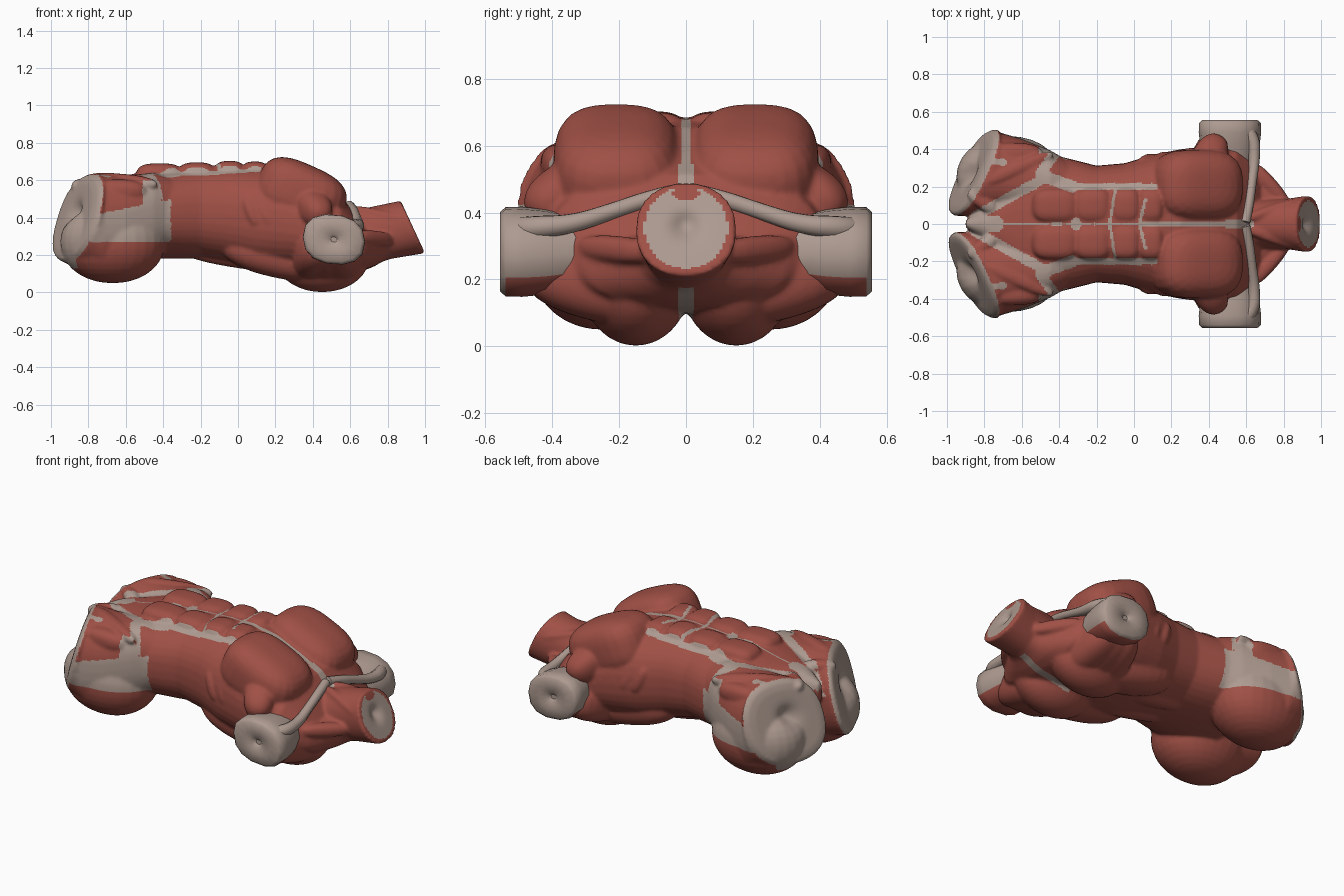
import bpy, bmesh, math
from mathutils import Vector, Matrix

if "Cube" in bpy.data.objects:
    bpy.data.objects.remove(bpy.data.objects["Cube"])


def material(name, rgb):
    m = bpy.data.materials.new(name)
    m.diffuse_color = (*rgb, 1)
    m.use_nodes = True
    m.node_tree.nodes["Principled BSDF"].inputs["Base Color"].default_value = m.diffuse_color
    return m


RED = material("muscle red", (0.35, 0.08, 0.06))
BONE = material("tendon beige", (0.42, 0.325, 0.28))


def thigh_cut(y, z):
    return -1.01 + 0.45 * (abs(y) - 0.05) + 0.3 * (z - 0.3)


def neck_cut(y, z):
    return 1.0 - 0.464 * (z - 0.21)


def spow(v, e):
    return math.copysign(abs(v) ** e, v)


# Loft along x through superellipses (x or x-function, centre y, half width, z bottom, z top)
def loft(bm, sections, p=2.4, n=40):
    rings = []
    for x, cy, hw, zb, zt in sections:
        ring = []
        for k in range(n):
            t = 2 * math.pi * k / n
            y = cy + hw * spow(math.cos(t), 2 / p)
            z = (zb + zt) / 2 + (zt - zb) / 2 * spow(math.sin(t), 2 / p)
            ring.append(bm.verts.new((x(y, z) if callable(x) else x, y, z)))
        rings.append(ring)
    for a, b in zip(rings, rings[1:]):
        for k in range(n):
            bm.faces.new((a[k], a[(k + 1) % n], b[(k + 1) % n], b[k]))
    bm.faces.new(rings[0][::-1])
    bm.faces.new(rings[-1])


# Rounded muscle belly
def blob(bm, c, r, p=2.0, rot=Matrix.Identity(3)):
    for v in bmesh.ops.create_uvsphere(bm, u_segments=28, v_segments=18, radius=1)["verts"]:
        d = sum(abs(q) ** p for q in v.co) ** (1 / p)
        u = v.co / d
        v.co = Vector(c) + rot @ Vector((u.x * r[0], u.y * r[1], u.z * r[2]))


# Long muscle strand between two points
def strand(bm, a, b, r):
    a, b = Vector(a), Vector(b)
    rot = (b - a).to_track_quat('X', 'Z').to_matrix()
    blob(bm, (a + b) / 2, ((b - a).length * 0.55, r, r), 2.4, rot)


bm = bmesh.new()
# Trunk
loft(bm, [(-0.90, 0, 0.02, 0.42, 0.54), (-0.80, 0, 0.09, 0.32, 0.59),
          (-0.62, 0, 0.34, 0.19, 0.62), (-0.45, 0, 0.375, 0.18, 0.66),
          (-0.33, 0, 0.345, 0.18, 0.665), (-0.20, 0, 0.312, 0.18, 0.675),
          (-0.05, 0, 0.325, 0.15, 0.685), (0.10, 0, 0.37, 0.11, 0.68),
          (0.25, 0, 0.40, 0.10, 0.655), (0.42, 0, 0.42, 0.10, 0.58),
          (0.55, 0, 0.41, 0.10, 0.515), (0.62, 0, 0.37, 0.11, 0.43),
          (0.68, 0, 0.30, 0.12, 0.34), (0.73, 0, 0.22, 0.14, 0.34),
          (0.78, 0, 0.14, 0.17, 0.36), (0.83, 0, 0.11, 0.19, 0.40)])
# Neck
loft(bm, [(0.55, 0, 0.13, 0.14, 0.43), (0.70, 0, 0.13, 0.14, 0.455),
          (0.82, 0, 0.135, 0.18, 0.48), (neck_cut, 0, 0.152, 0.21, 0.49)], 2.2)
tilt = Matrix.Rotation(0.42, 3, 'Y')
for s in (-1, 1):
    # Thigh with a rounded cut end, and buttock
    loft(bm, [(-0.32, 0.20 * s, 0.12, 0.28, 0.60), (-0.45, 0.22 * s, 0.175, 0.20, 0.64),
              (-0.60, 0.245 * s, 0.21, 0.12, 0.625), (-0.72, 0.265 * s, 0.225, 0.09, 0.63),
              (lambda y, z: thigh_cut(y, z) + 0.035, 0.275 * s, 0.232, 0.16, 0.635),
              (lambda y, z: thigh_cut(y, z) + 0.008, 0.275 * s, 0.215, 0.18, 0.615),
              (thigh_cut, 0.275 * s, 0.18, 0.22, 0.58)], 2.4)
    blob(bm, (-0.67, 0.25 * s, 0.27), (0.28, 0.22, 0.22), 2.1)
    strand(bm, (-0.45, 0.37 * s, 0.58), (-0.80, 0.22 * s, 0.61), 0.04)
    strand(bm, (-0.74, 0.07 * s, 0.57), (-0.88, 0.17 * s, 0.57), 0.04)
    strand(bm, (-0.50, 0.37 * s, 0.54), (-0.76, 0.38 * s, 0.55), 0.06)
    # Chest and its taper to the arm
    blob(bm, (0.335, 0.207 * s, 0.525), (0.245, 0.19, 0.163), 3.0, tilt)
    strand(bm, (0.34, 0.24 * s, 0.53), (0.45, 0.455 * s, 0.40), 0.09)
    # Shoulder blade, sloping rear shoulder and broad back muscle
    blob(bm, (0.45, 0.15 * s, 0.18), (0.25, 0.16, 0.178))
    for x in (0.36, 0.46, 0.56):
        strand(bm, (x, 0.10 * s, 0.145), (0.3 + x * 0.4, 0.47 * s, 0.25), 0.115)
    strand(bm, (-0.06, 0.20 * s, 0.26), (0.48, 0.19 * s, 0.14), 0.12)
    # Abdominal blocks
    for x, rx, z in ((-0.42, 0.125, 0.615), (-0.22, 0.10, 0.62), (-0.045, 0.082, 0.628), (0.09, 0.07, 0.625)):
        blob(bm, (x, 0.098 * s, z), (rx, 0.094, 0.075), 3.2)
    # Ribs, back columns and neck strands
    for i in range(4):
        strand(bm, (0.04 + 0.07 * i, 0.33 * s, 0.50), (0.10 + 0.07 * i, (0.355 + 0.012 * i) * s, 0.36), 0.03)
    strand(bm, (-0.30, 0.08 * s, 0.24), (0.25, 0.10 * s, 0.15), 0.06)
    strand(bm, (0.61, 0.03 * s, 0.445), (0.90, 0.125 * s, 0.38), 0.03)
    strand(bm, (0.64, 0.31 * s, 0.30), (0.82, 0.10 * s, 0.28), 0.04)
bmesh.ops.recalc_face_normals(bm, faces=bm.faces)
raw = bpy.data.meshes.new("body_parts")
bm.to_mesh(raw)
bm.free()
body = bpy.data.objects.new("torso_muscles", raw)
bpy.context.collection.objects.link(body)
# Fuse the bellies into one skin
rm = body.modifiers.new("fuse", 'REMESH')
rm.mode = 'VOXEL'
rm.voxel_size = 0.0095
sm = body.modifiers.new("soften", 'SMOOTH')
sm.factor = 0.5
sm.iterations = 6
dg = bpy.context.evaluated_depsgraph_get()
mesh = bpy.data.meshes.new_from_object(body.evaluated_get(dg))
body.modifiers.clear()
body.data = mesh
mesh.materials.clear()
mesh.materials.append(RED)
mesh.materials.append(BONE)

# Hollows in the cut ends
for v in mesh.vertices:
    x, y, z = v.co
    if x < -0.7 and x - thigh_cut(y, z) < 0.03:
        v.co.x += 0.035 * math.exp(-((abs(y) - 0.26) ** 2 + (z - 0.43) ** 2) / 0.003)
    elif x > 0.8 and x - neck_cut(y, z) > -0.03:
        v.co.x -= 0.03 * math.exp(-(y * y + (z - 0.36) ** 2) / 0.0015)

# Tendon bands on the front: x, |y| to x, |y|, half width
BANDS = [(0.11, 0.20, -0.33, 0.20, 0.018), (-0.33, 0.20, -0.47, 0.25, 0.032),
         (-0.50, 0.27, -0.40, 0.41, 0.028), (-0.47, 0.25, -0.85, 0.04, 0.027),
         (0.62, 0, 0.05, 0, 0.014), (0.05, 0, -0.72, 0, 0.007),
         (-0.31, 0, -0.31, 0.01, 0.025), (-0.13, 0, -0.10, 0.18, 0.008),
         (0.03, 0, 0.06, 0.13, 0.009), (-0.74, 0, -0.90, 0, 0.045),
         (0.50, 0, 0.62, 0, 0.022), (-0.70, 0.33, -0.84, 0.34, 0.018)]


def near(x, a, band):
    p, q, w = Vector(band[:2]), Vector(band[2:4]), band[4]
    c, d = Vector((x, a)), q - p
    t = max(0, min(1, (c - p).dot(d) / d.length_squared))
    return (c - p - d * t).length < w


def is_tendon(c, n):
    x, y, z = c
    a = abs(y)
    if x < -0.7 and (x - thigh_cut(y, z) < 0.03 or
                     (n.x < -0.6 and x - thigh_cut(y, z) < 0.07)):
        return True
    if x > 0.8:                                  # neck cut: disc with a red spot
        spot = (y / 0.04) ** 2 + ((z - 0.46) / 0.022) ** 2 < 1
        disc = (y / 0.125) ** 2 + ((z - 0.355) / 0.122) ** 2 < 1
        return n.x > 0.3 and x - neck_cut(y, z) > -0.05 and disc and not spot
    if a > 0.29 and x < -0.36 and z > 0.27:      # outer thigh band
        if z < 0.41 + 0.2 * (x + 0.8) or (-0.51 < x < -0.40 - 0.3 * (z - 0.45) and z < 0.60):
            return True
    if n.z < 0 and a < 0.02 and 0.45 < x < 0.8:  # spine ridge
        return True
    return n.z > 0.15 and z > 0.4 and any(near(x, a, b) for b in BANDS)


for f in mesh.polygons:
    f.use_smooth = True
    f.material_index = 1 if is_tendon(f.center, f.normal) else 0

for s, side in ((-1, "right"), (1, "left")):
    # Arm stump with a hollow end
    sb = bmesh.new()
    N = 14
    rings = []
    for y, k in ((0.30, 0.75), (0.42, 0.95), (0.49, 1.0), (0.54, 0.99), (0.556, 0.88),
                 (0.555, 0.5), (0.55, 0.22), (0.535, 0.10)):
        ring = []
        for i in range(N):
            t = 2 * math.pi * i / N
            cx, cz = spow(math.cos(t), 0.85), spow(math.sin(t), 0.85)
            ring.append(sb.verts.new((0.513 + 0.167 * k * cx, y * s, 0.283 + k * (0.134 * cz - 0.013 * cx))))
        rings.append(ring)
    for j, (a, b) in enumerate(zip(rings, rings[1:])):
        for i in range(N):
            f = sb.faces.new((a[i], a[(i + 1) % N], b[(i + 1) % N], b[i]))
            f.material_index = 0 if j < 3 and f.calc_center_median().z < 0.22 else 1
            f.smooth = True
    sb.faces.new(rings[0])
    sb.faces.new(rings[-1]).material_index = 1
    bmesh.ops.recalc_face_normals(sb, faces=sb.faces)
    me = bpy.data.meshes.new("arm_stump_" + side)
    sb.to_mesh(me)
    sb.free()
    me.materials.append(RED)
    me.materials.append(BONE)
    bpy.context.collection.objects.link(bpy.data.objects.new("arm_stump_" + side, me))
    # Collarbone, broader toward the arm
    cu = bpy.data.curves.new("collarbone_" + side, 'CURVE')
    cu.dimensions = '3D'
    cu.bevel_depth = 0.026
    cu.bevel_resolution = 3
    cu.use_fill_caps = True
    pts = ((0.595, 0.01, 0.465, 1), (0.615, 0.10, 0.445, 1), (0.63, 0.22, 0.405, 0.95),
           (0.645, 0.34, 0.365, 1.1), (0.64, 0.46, 0.355, 1.4), (0.60, 0.50, 0.35, 1.4))
    sp = cu.splines.new('NURBS')
    sp.points.add(len(pts) - 1)
    for pt, (x, y, z, r) in zip(sp.points, pts):
        pt.co = (x, y * s, z, 1)
        pt.radius = r
    sp.use_endpoint_u = True
    sp.order_u = 3
    cu.materials.append(BONE)
    bpy.context.collection.objects.link(bpy.data.objects.new("collarbone_" + side, cu))
